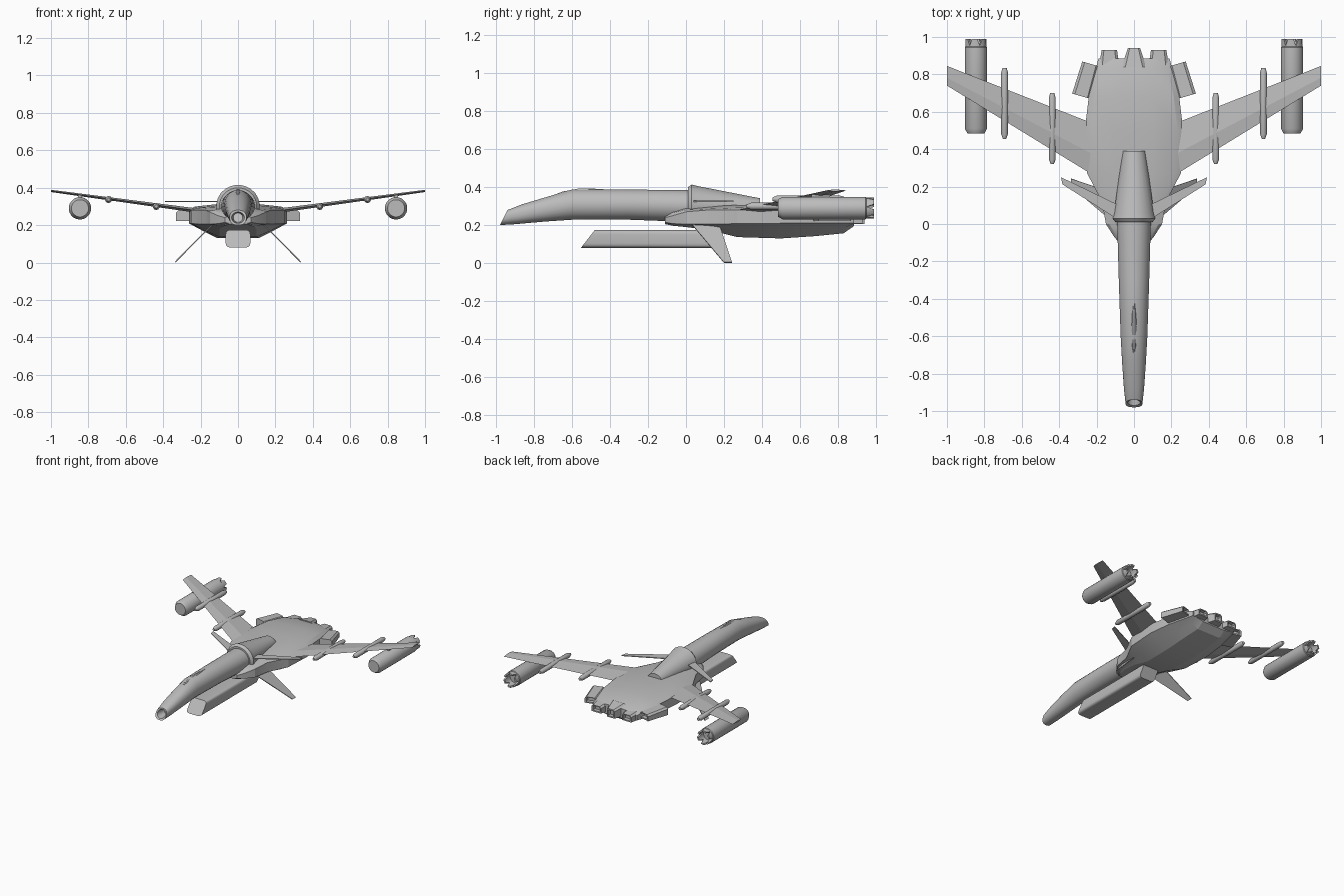
import bpy, bmesh
from math import sin, cos, pi, radians
from mathutils import Matrix, Vector

if "Cube" in bpy.data.objects:
    bpy.data.objects.remove(bpy.data.objects["Cube"])

grey = bpy.data.materials.new("hull_grey")
grey.use_nodes = True
grey.diffuse_color = (0.5, 0.5, 0.5, 1)
grey.node_tree.nodes["Principled BSDF"].inputs["Base Color"].default_value = (0.5, 0.5, 0.5, 1)


def loft(name, rings, smooth=35):
    """Skin a list of equal-length rings and cap both ends."""
    bm = bmesh.new()
    rows = [[bm.verts.new(p) for p in ring] for ring in rings]
    n = len(rows[0])
    for a, b in zip(rows, rows[1:]):
        for i in range(n):
            j = (i + 1) % n
            bm.faces.new((a[i], a[j], b[j], b[i]))
    bm.faces.new(rows[0])
    bm.faces.new(rows[-1][::-1])
    bmesh.ops.recalc_face_normals(bm, faces=bm.faces)
    mesh = bpy.data.meshes.new(name)
    bm.to_mesh(mesh)
    bm.free()
    ob = bpy.data.objects.new(name, mesh)
    bpy.context.collection.objects.link(ob)
    mesh.materials.append(grey)
    if smooth:
        bpy.ops.object.select_all(action='DESELECT')
        ob.select_set(True)
        bpy.context.view_layer.objects.active = ob
        bpy.ops.object.shade_smooth_by_angle(angle=radians(smooth))
    return ob


def oval(y, bottom, top, half, shear=0.0, x=0.0, n=24, power=1.0):
    """Ring across y; power under 1 squares it off, shear leans it back."""
    mid, rise = (bottom + top) / 2, (top - bottom) / 2
    ring = []
    for i in range(n):
        a = 2 * pi * (i + 0.5) / n
        c, s = cos(a), sin(a)
        u = abs(c) ** power * (1 if c > 0 else -1)
        v = abs(s) ** power * (1 if s > 0 else -1)
        ring.append((x + half * u, y + shear * rise * v, mid + rise * v))
    return ring


def plate(name, outline, normal, thick):
    """Thin panel from a 3D outline."""
    off = Vector(normal).normalized() * thick / 2
    return loft(name, [[Vector(p) - off for p in outline], [Vector(p) + off for p in outline]], 0)


def block(name, back_y, front_y, half, low, high, taper, x=0.0, turn=0.0, tip_drop=0.0):
    """Nozzle block that narrows toward its rear end."""
    def ring(y, w, top):
        return [(-w, y, low), (w, y, low), (w, y, top), (w * 0.7, y, top + 0.012),
                (-w * 0.7, y, top + 0.012), (-w, y, top)]
    ob = loft(name, [ring(front_y, half, high), ring(back_y, half * taper, high - tip_drop),
                     [(px * 0.75, y, (z - low) * 0.7 + low + 0.01) for px, y, z in
                      ring(back_y, half * taper, high - tip_drop)],
                     [(px * 0.7, y - 0.03, (z - low) * 0.7 + low + 0.01) for px, y, z in
                      ring(back_y, half * taper, high - tip_drop)]], 0)
    pivot = (front_y + back_y) / 2
    ob.data.transform(Matrix.Translation((x, pivot, 0)) @ Matrix.Rotation(turn, 4, 'Z')
                      @ Matrix.Translation((0, -pivot, 0)))
    return ob


# Long drooping neck with a hollow nose
loft("neck", [
    oval(-0.88, 0.215, 0.265, 0.025, 0.5),
    oval(-0.955, 0.21, 0.27, 0.034, 0.5),
    oval(-0.96, 0.2, 0.28, 0.045, 0.5, power=0.8),
    oval(-0.88, 0.205, 0.31, 0.054, 0.3, power=0.85),
    oval(-0.74, 0.218, 0.35, 0.064, 0.15, power=0.9),
    oval(-0.6, 0.228, 0.388, 0.072),
    oval(-0.3, 0.228, 0.388, 0.082),
    oval(0.05, 0.215, 0.385, 0.092)])

# Canopy blister on the neck
loft("canopy", [oval(y, 0.28, top, half, n=16) for y, top, half in
                ((-0.71, 0.355, 0.008), (-0.65, 0.378, 0.026), (-0.57, 0.393, 0.033),
                 (-0.48, 0.393, 0.026), (-0.4, 0.388, 0.008))])

# Collar and tapering dorsal hood
loft("dorsal_hood", [
    oval(0.01, 0.2, 0.4, 0.1), oval(0.03, 0.19, 0.415, 0.116),
    oval(0.06, 0.2, 0.407, 0.108), oval(0.39, 0.24, 0.342, 0.062)])

# Faceted main hull: y, half width, top, chine top, chine bottom, keel, keel half width
hull = []
for y, w, top, hi, lo, keel, kw in (
        (-0.11, 0.07, 0.25, 0.24, 0.215, 0.205, 0.05),
        (-0.07, 0.105, 0.27, 0.25, 0.208, 0.197, 0.07),
        (0.0, 0.15, 0.286, 0.27, 0.205, 0.19, 0.09),
        (0.12, 0.172, 0.292, 0.28, 0.205, 0.175, 0.1),
        (0.27, 0.25, 0.298, 0.28, 0.208, 0.137, 0.1),
        (0.5, 0.263, 0.305, 0.282, 0.21, 0.13, 0.11),
        (0.68, 0.242, 0.3, 0.276, 0.21, 0.142, 0.11),
        (0.83, 0.205, 0.28, 0.262, 0.21, 0.157, 0.1),
        (0.885, 0.19, 0.262, 0.25, 0.212, 0.195, 0.1)):
    half = [(kw, keel), (w * 0.72, lo - (lo - keel) * 0.5), (w, lo), (w, hi), (w * 0.88, top - 0.006),
            (w * 0.4, top + 0.008)]
    hull.append([(x, y, z) for x, z in half] + [(-x, y, z) for x, z in half[::-1]])
loft("hull", hull, 20)

# Underslung cannon with a raked muzzle
loft("belly_cannon", [
    oval(-0.517, 0.08, 0.175, 0.066, 0.037 / 0.0475, power=0.35),
    oval(0.17, 0.08, 0.175, 0.066, 0.03 / 0.0475, power=0.35)])

# Rear centre and flanking exhausts
block("centre_exhaust", 0.94, 0.84, 0.066, 0.205, 0.28, 0.5, tip_drop=0.02)

for side, label in ((1, "left"), (-1, "right")):
    # Swept wing rising toward its tip
    def wing_ring(x, front, back, z, t):
        mid = front + (back - front) * 0.4
        return [(side * x, front, z), (side * x, mid, z + t), (side * x, back, z),
                (side * x, mid, z - t)]
    loft(label + "_wing", [wing_ring(0.2, 0.25, 0.53, 0.275, 0.012),
                           wing_ring(1.0, 0.74, 0.845, 0.383, 0.006)], 0)

    # Slim pods mounted on the wing
    for number, x, front, back, z in (("inner", 0.437, 0.32, 0.7, 0.3),
                                      ("outer", 0.692, 0.455, 0.835, 0.337)):
        loft(f"{label}_{number}_pod", [
            oval(y, z - r, z + r, r, x=side * x, n=10) for y, r in
            ((front, 0.009), (front + 0.025, 0.019), (back - 0.025, 0.019), (back, 0.012))])

    # Wing engine with petal-cut exhaust
    def engine_ring(y, r, notch=0.0):
        ring = oval(y, 0.29 - r, 0.29 + r, r, x=side * 0.845, n=24)
        return [(px, py - (notch if i % 4 == 0 else 0), pz) for i, (px, py, pz) in enumerate(ring)]
    loft(label + "_engine", [
        engine_ring(0.485, 0.046), engine_ring(0.51, 0.06), engine_ring(0.945, 0.06),
        engine_ring(0.95, 0.056), engine_ring(0.99, 0.056, 0.038),
        engine_ring(0.99, 0.043, 0.038), engine_ring(0.93, 0.04)])

    # Engine pylon
    loft(label + "_pylon", [[(side * (0.845 + dx), y, z) for dx, y in
                             ((-0.01, 0.66), (0.01, 0.66), (0.01, 0.76), (-0.01, 0.76))]
                            for z in (0.335, 0.362)], 0)

    # Level canard
    plate(label + "_canard", [(side * x, y, 0.326) for x, y in
                              ((0.08, 0.02), (0.383, 0.212), (0.39, 0.25), (0.08, 0.1))],
          (0, 0, 1), 0.006)

    # Downward stabilising fin, also the landing foot
    plate(label + "_lower_fin", [(side * x, y, z) for x, y, z in
                                 ((0.135, 0.03, 0.205), (0.335, 0.2, 0.003),
                                  (0.335, 0.242, 0.003), (0.135, 0.175, 0.205))],
          (side, 0, 1), 0.006)

    # Flanking and splayed exhausts
    block(label + "_rear_exhaust", 0.93, 0.84, 0.055, 0.208, 0.258, 0.75, x=side * 0.132, tip_drop=0.01)
    block(label + "_side_exhaust", 0.86, 0.68, 0.05, 0.222, 0.268, 0.9, x=side * 0.258,
          turn=side * radians(16), tip_drop=0.01)
